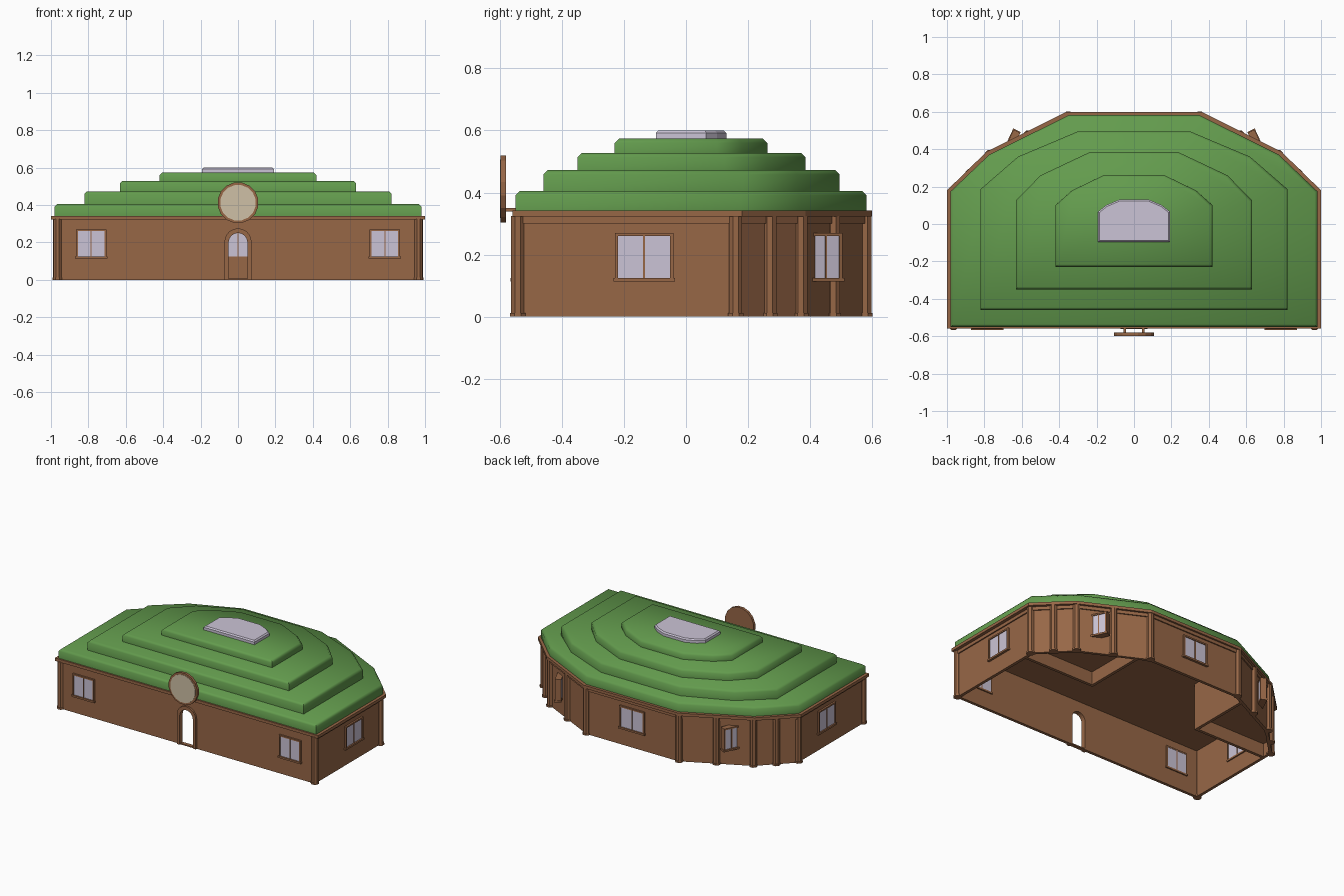
import bpy, bmesh, math
from mathutils import Vector, Matrix

if "Cube" in bpy.data.objects:
    bpy.data.objects.remove(bpy.data.objects["Cube"])


def material(name, rgb):
    m = bpy.data.materials.new(name)
    m.diffuse_color = (*rgb, 1)
    m.use_nodes = True
    m.node_tree.nodes["Principled BSDF"].inputs["Base Color"].default_value = m.diffuse_color
    return m


BROWN = material("brown_wood", (0.31, 0.135, 0.062))
GREEN = material("grass_green", (0.125, 0.33, 0.075))
GLASS = material("pale_glass", (0.60, 0.55, 0.67))
CREAM = material("cream", (0.62, 0.53, 0.38))


def finish(name, bm, mat, smooth=None):
    bmesh.ops.recalc_face_normals(bm, faces=bm.faces)
    me = bpy.data.meshes.new(name)
    bm.to_mesh(me)
    bm.free()
    me.materials.append(mat)
    if smooth:
        for p in me.polygons:
            p.use_smooth = True
        me.set_sharp_from_angle(angle=math.radians(smooth))
    ob = bpy.data.objects.new(name, me)
    bpy.context.collection.objects.link(ob)
    return ob


def prism(name, pts, lo, hi, mat, chamfer=0, smooth=None, front=False):
    """Extrude a polygon: plan outline along z, or (x, z) outline along y."""
    bm = bmesh.new()
    place = (lambda a, b, h: (a, h, b)) if front else (lambda a, b, h: (a, b, h))
    face = bm.faces.new([bm.verts.new(place(a, b, lo)) for a, b in pts])
    ext = bmesh.ops.extrude_face_region(bm, geom=[face])["geom"]
    top = [v for v in ext if isinstance(v, bmesh.types.BMVert)]
    bmesh.ops.translate(bm, verts=top, vec=place(0, 0, hi - lo))
    if chamfer:
        edges = [e for e in bm.edges if all(v in top for v in e.verts)]
        bmesh.ops.bevel(bm, geom=edges, offset=chamfer, segments=1, affect='EDGES')
    return finish(name, bm, mat, smooth)


def box(name, lo, hi, mat, matrix=None):
    bm = bmesh.new()
    lo, hi = Vector(lo), Vector(hi)
    bmesh.ops.create_cube(bm, size=1, matrix=Matrix.Translation((lo + hi) / 2)
                          @ Matrix.Diagonal((*(hi - lo), 1)))
    if matrix:
        bm.transform(matrix)
    return finish(name, bm, mat)


def outline(x, y0, *back):
    """Mirrored plan outline: straight front, faceted back."""
    half = [(x, y0), *back]
    return half + [(-a, b) for a, b in reversed(half)]


WALL = outline(0.97, -0.55, (0.97, 0.17), (0.77, 0.37), (0.35, 0.58))

# Walls: one thin panel for each side except the front
for i in range(len(WALL) - 1):
    a, b = Vector(WALL[i]), Vector(WALL[i + 1])
    d = (b - a).normalized()
    n = Vector((-d.y, d.x)) * 0.02
    prism("wall_panel", [a, b, b + n, a + n], 0, 0.33, BROWN)
    # proud beam under the eave
    prism("wall_beam", [a - n * 0.4, b - n * 0.4, b, a], 0.30, 0.33, BROWN)


def arch(r, spring, n=12):
    return [(r, 0)] + [(r * math.cos(math.pi * i / n), spring + r * math.sin(math.pi * i / n))
                       for i in range(n + 1)] + [(-r, 0)]


# Front wall with arched doorway, and the arch surround
door = arch(0.05, 0.20)
prism("front_wall", [(0.97, 0), (0.97, 0.33), (-0.97, 0.33), (-0.97, 0)] + door[::-1],
      -0.55, -0.53, BROWN, front=True)
prism("door_surround", arch(0.072, 0.203) + door[::-1], -0.562, -0.545, BROWN, front=True)
box("door_sill", (-0.05, -0.555, 0), (0.05, -0.53, 0.008), BROWN)

# Octagonal posts at the corners and along the back facets
for s in (-1, 1):
    for x, y in [(0.965, -0.543), (0.968, 0.16), (0.875, 0.27), (0.772, 0.37),
                 (0.565, 0.475), (0.352, 0.577)]:
        for r, h in ((0.023, 0.325), (0.027, 0.012)):
            ring = [(s * x + r * math.cos((k + .5) * math.pi / 4),
                     y + r * math.sin((k + .5) * math.pi / 4)) for k in range(8)]
            prism("post", ring, 0, h, BROWN)


def window(x, y, angle, w):
    """Window facing -y before turning; two panes, frame, mullion and sill."""
    m = Matrix.Translation((x, y, 0)) @ Matrix.Rotation(math.radians(angle), 4, 'Z')
    h = w / 2
    box("window_glass", (-h, -0.006, 0.125), (h, 0.026, 0.262), GLASS, m)
    for s in (-h - 0.004, h + 0.004):
        box("window_side_frame", (s - 0.005, -0.012, 0.118), (s + 0.005, 0.028, 0.27), BROWN, m)
    box("window_top_frame", (-h - 0.009, -0.012, 0.26), (h + 0.009, 0.028, 0.27), BROWN, m)
    box("window_mullion", (-0.003, -0.009, 0.12), (0.003, 0.028, 0.265), BROWN, m)
    box("window_sill", (-h - 0.014, -0.016, 0.113), (h + 0.014, 0.028, 0.125), BROWN, m)


for s in (-1, 1):
    window(s * 0.785, -0.55, 0, 0.145)
    window(s * 0.97, -0.135, s * 90, 0.17)
    window(s * 0.657, 0.448, s * (90 + 25), 0.095)
window(0, 0.58, 180, 0.17)

# Inner corner rooms at the back: partitions and raised floor
for s in (-1, 1):
    xs = sorted((s * 0.41, s * 0.43))
    box("partition_side", (xs[0], 0.11, 0), (xs[1], 0.54, 0.33), BROWN)
    xs = sorted((s * 0.41, s * 0.96))
    box("partition_front", (xs[0], 0.09, 0), (xs[1], 0.11, 0.33), BROWN)
    prism("room_floor", [(s * a, b) for a, b in
          [(0.41, 0.11), (0.96, 0.11), (0.96, 0.165), (0.765, 0.36), (0.41, 0.54)]],
          0.09, 0.11, BROWN)

# Eave slab, which is also the ceiling
prism("eave", outline(1.0, -0.56, (1.0, 0.18), (0.79, 0.385), (0.36, 0.60)),
      0.322, 0.342, BROWN)

# Stepped grass roof
tiers = [
    (0.34, 0.405, outline(0.98, -0.55, (0.98, 0.175), (0.775, 0.37), (0.35, 0.582))),
    (0.40, 0.472, outline(0.822, -0.46, (0.822, 0.185), (0.62, 0.36), (0.30, 0.495))),
    (0.47, 0.528, outline(0.632, -0.35, (0.632, 0.125), (0.50, 0.26), (0.235, 0.385))),
    (0.525, 0.574, outline(0.42, -0.23, (0.42, 0.10), (0.33, 0.18), (0.16, 0.262))),
]
for lo, hi, pts in tiers:
    prism("roof_tier", pts, lo, hi, GREEN, chamfer=0.014, smooth=50)

# Skylight on top
prism("skylight", outline(0.193, -0.097, (0.193, 0.065), (0.15, 0.10), (0.08, 0.13)),
      0.57, 0.60, GLASS, chamfer=0.008)


# Round sign above the door
def disc(r, n=16):
    return [(r * math.cos((k + .5) * 2 * math.pi / n),
             0.412 + r * math.sin((k + .5) * 2 * math.pi / n)) for k in range(n)]


prism("round_sign_rim", disc(0.11), -0.598, -0.58, BROWN, front=True)
prism("round_sign_face", disc(0.096), -0.60, -0.597, CREAM, front=True)
for s in (-1, 1):
    box("sign_bracket", (s * 0.05 - 0.006, -0.585, 0.338), (s * 0.05 + 0.006, -0.54, 0.35), BROWN)
